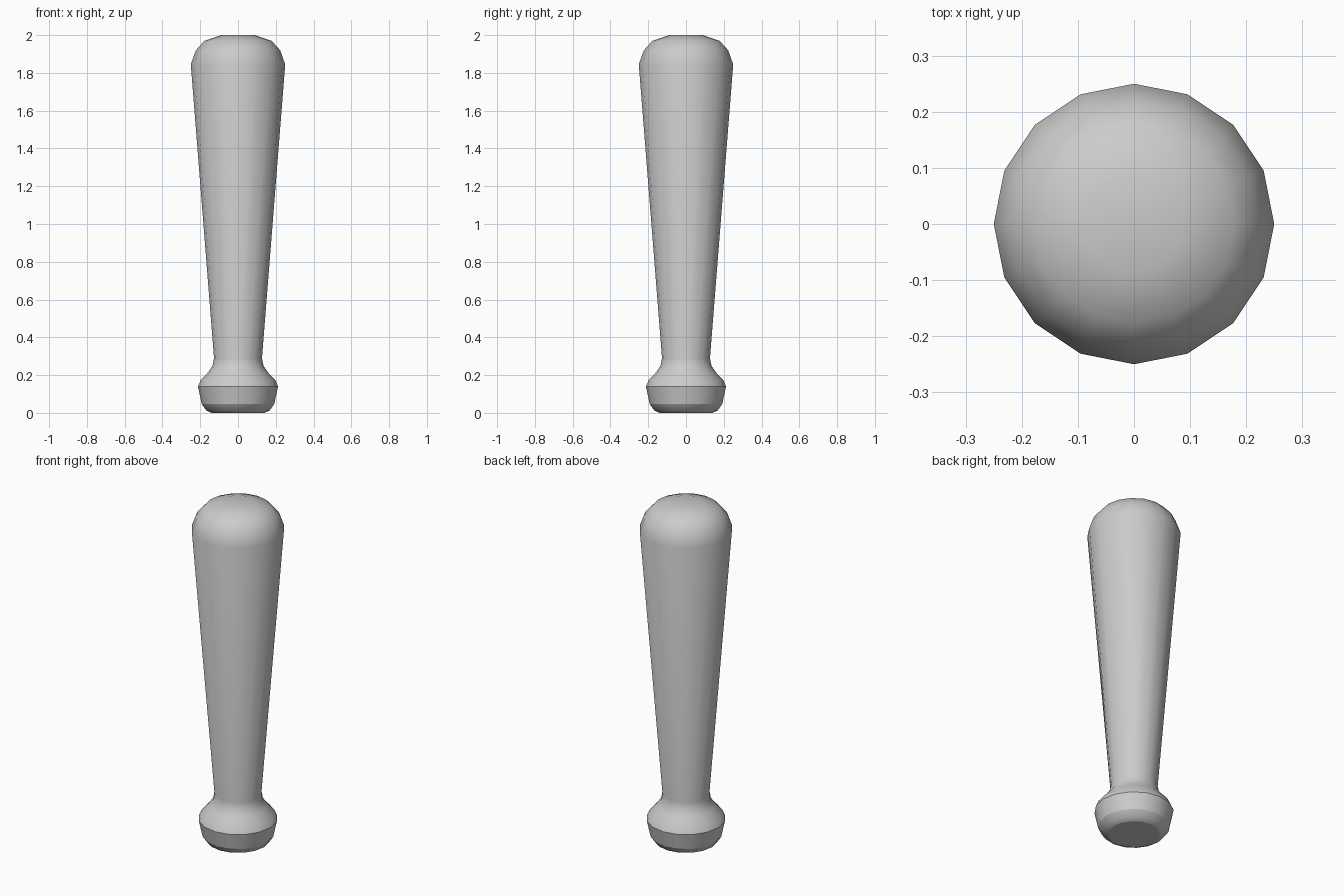
import bpy, bmesh, math

if "Cube" in bpy.data.objects:
    bpy.data.objects.remove(bpy.data.objects["Cube"])

SIDES = 16
# (radius, height, sharp edge) from the base up
PROFILE = [
    (0.14, 0.0, False), (0.168, 0.013, False), (0.192, 0.047, True), (0.212, 0.14, True),
    (0.198, 0.172, False), (0.158, 0.215, False), (0.135, 0.25, False),
    (0.127, 0.29, False), (0.25, 1.845, False), (0.223, 1.92, False),
    (0.178, 1.97, False), (0.088, 2.0, False),
]

bm = bmesh.new()
rings = []
for r, z, sharp in PROFILE:
    rings.append([bm.verts.new((r * math.cos(2 * math.pi * i / SIDES),
                                r * math.sin(2 * math.pi * i / SIDES), z))
                  for i in range(SIDES)])

# Turned side wall
for lower, upper in zip(rings, rings[1:]):
    for i in range(SIDES):
        j = (i + 1) % SIDES
        bm.faces.new((lower[i], lower[j], upper[j], upper[i]))

# End caps
bm.faces.new(rings[0][::-1])
bm.faces.new(rings[-1])

# Smooth shading, with crisp edges around the knob
for f in bm.faces:
    f.smooth = True
for ring, (r, z, sharp) in zip(rings, PROFILE):
    if sharp or z == 0.0:
        for i in range(SIDES):
            bm.edges.get((ring[i], ring[(i + 1) % SIDES])).smooth = False

mesh = bpy.data.meshes.new("club")
bm.to_mesh(mesh)
bm.free()
club = bpy.data.objects.new("club", mesh)
bpy.context.collection.objects.link(club)
